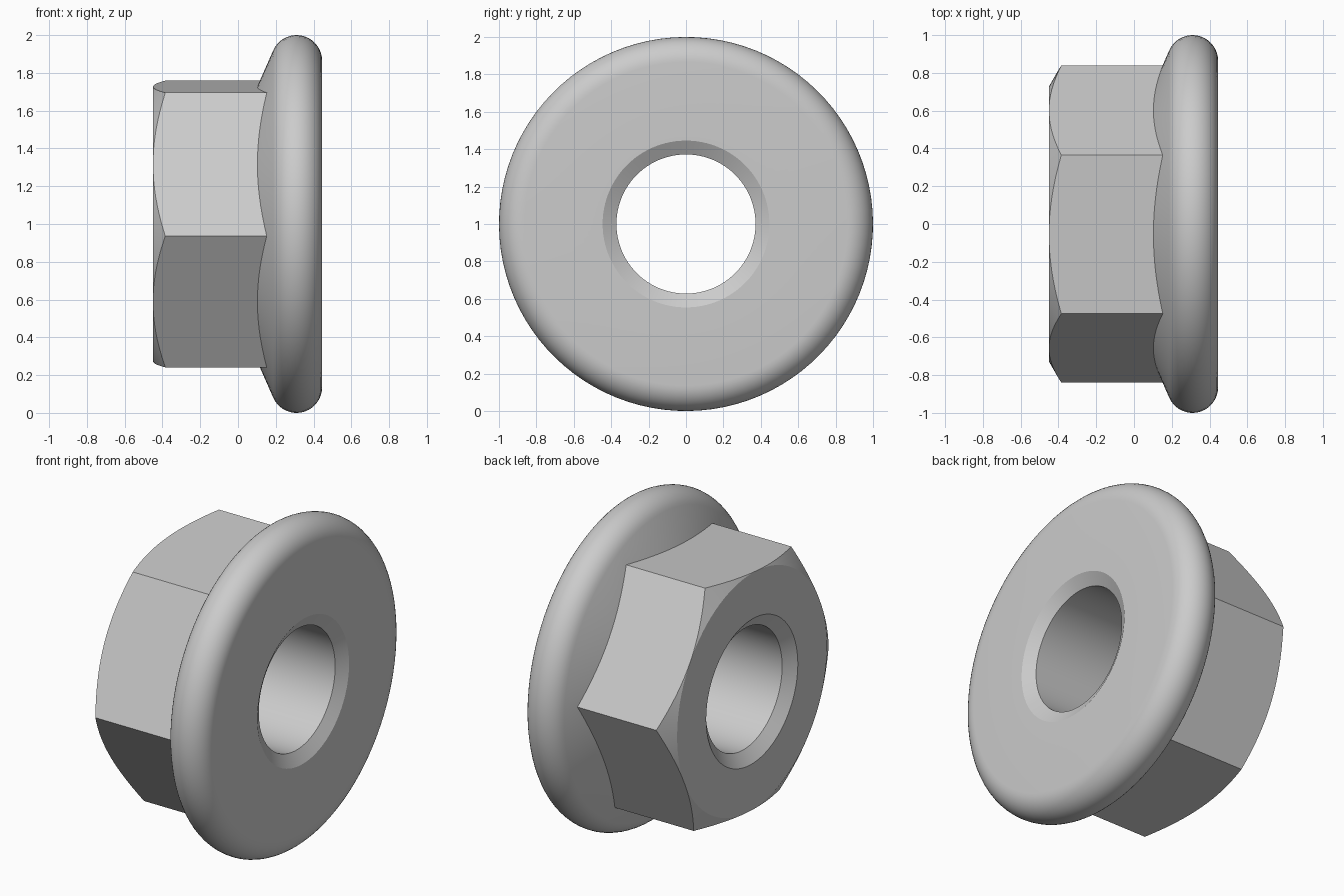
import bpy, bmesh, math

if "Cube" in bpy.data.objects:
    bpy.data.objects.remove(bpy.data.objects["Cube"])

APOTHEM, SEG, SIDE = 0.729, 96, 16
START = math.radians(4.35)          # rotation of the hexagon about the x axis
LEFT, RIGHT = -0.45, 0.445          # end faces
SLOPE = 0.44                        # flange cone, dx per dr
TUBE, TUBE_X, TUBE_R = 0.135, 0.31, 0.865   # rounded flange rim


def hex_radius(i):
    """Distance from the axis to the hexagon outline at step i."""
    a = (i % SIDE) / SIDE * math.pi / 3 - math.pi / 6
    return APOTHEM / math.cos(a)


def circle(x, r):
    return [(x, r)] * SEG


# Rings from the left bore, over the outside, to the right bore
hexes = [hex_radius(i) for i in range(SEG)]
cone_x = TUBE_X - TUBE / math.hypot(1, SLOPE)
cone_r = TUBE_R + TUBE * SLOPE / math.hypot(1, SLOPE)
rings = [circle(LEFT + 0.055, 0.372), circle(LEFT, 0.446), circle(LEFT, APOTHEM)]
rings.append([(LEFT + (r - APOTHEM) * 0.577, r) for r in hexes])     # chamfered corners
rings.append([(cone_x + (r - cone_r) * SLOPE, r) for r in hexes])    # hexagon meets cone
first = math.pi - math.atan(SLOPE)
for k in range(19):                                                  # rounded rim
    a = first * (1 - k / 18)
    rings.append(circle(TUBE_X + TUBE * math.cos(a), TUBE_R + TUBE * math.sin(a)))
rings += [circle(RIGHT, 0.446), circle(RIGHT - 0.043, 0.372)]

# Join the rings into one closed body
bm = bmesh.new()
loops = []
for ring in rings:
    loop = []
    for i, (x, r) in enumerate(ring):
        a = START + i * 2 * math.pi / SEG
        loop.append(bm.verts.new((x, r * math.cos(a), 1 + r * math.sin(a))))
    loops.append(loop)
for k, lo in enumerate(loops):
    hi = loops[(k + 1) % len(loops)]
    for i in range(SEG):
        j = (i + 1) % SEG
        bm.faces.new((lo[i], lo[j], hi[j], hi[i]))
bmesh.ops.remove_doubles(bm, verts=bm.verts, dist=1e-5)
bmesh.ops.recalc_face_normals(bm, faces=bm.faces)
mesh = bpy.data.meshes.new("flange_nut")
bm.to_mesh(mesh)
bm.free()

# Plain grey metal
steel = bpy.data.materials.new("steel_grey")
steel.diffuse_color = (0.6, 0.6, 0.6, 1)
steel.use_nodes = True
steel.node_tree.nodes["Principled BSDF"].inputs["Base Color"].default_value = steel.diffuse_color
mesh.materials.append(steel)

nut = bpy.data.objects.new("flange_nut", mesh)
bpy.context.collection.objects.link(nut)
bpy.context.view_layer.objects.active = nut
nut.select_set(True)
bpy.ops.object.shade_smooth_by_angle(angle=math.radians(25))
